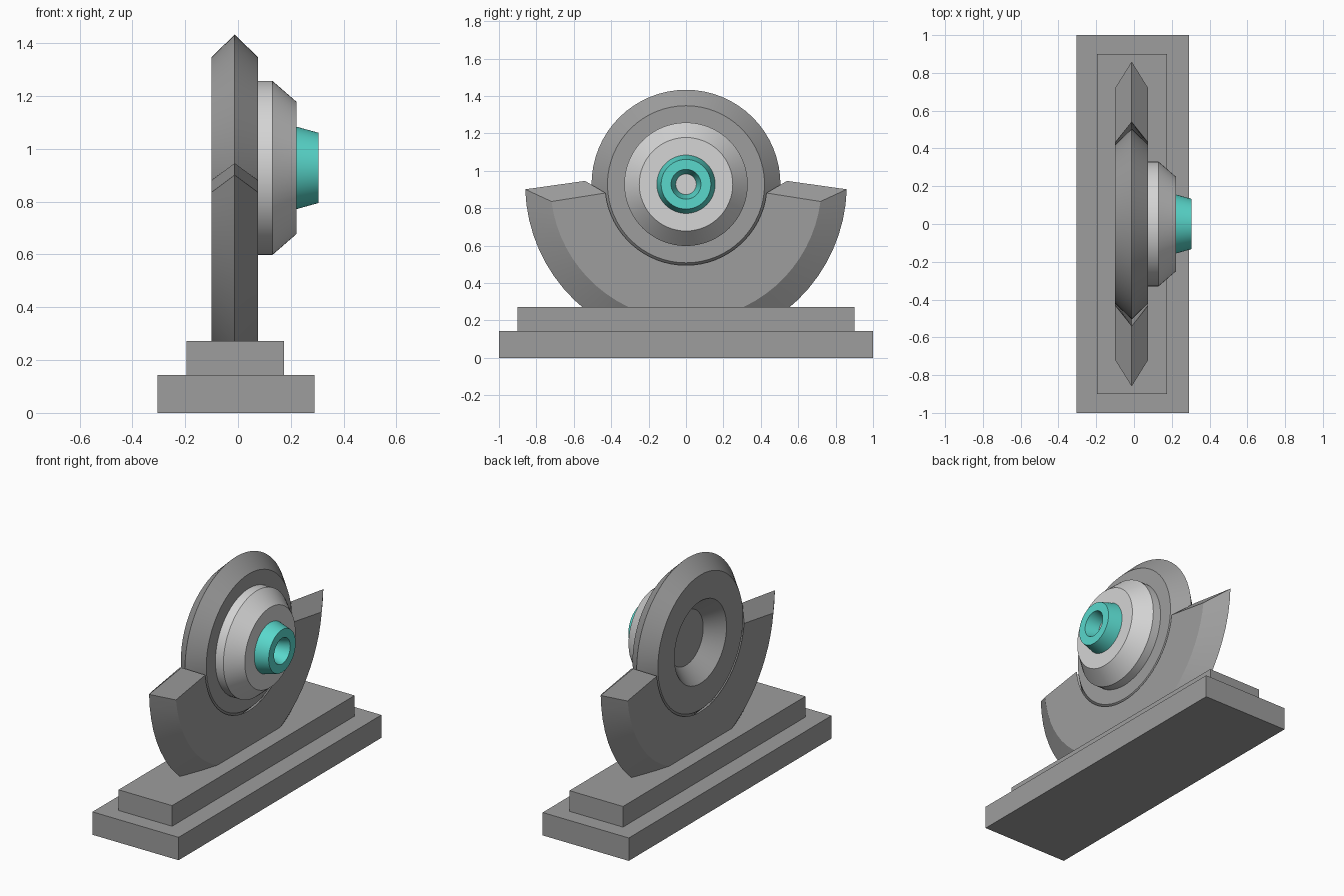
import bpy
import bmesh
from math import sin, cos, pi, radians

cube = bpy.data.objects.get("Cube")
if cube:
    bpy.data.objects.remove(cube, do_unlink=True)


def material(name, r, g, b):
    m = bpy.data.materials.new(name)
    m.use_nodes = True
    m.diffuse_color = (r, g, b, 1)
    m.node_tree.nodes["Principled BSDF"].inputs["Base Color"].default_value = (r, g, b, 1)
    return m


stone = material("stone grey", 0.34, 0.34, 0.34)
silver = material("light grey", 0.66, 0.66, 0.66)
teal = material("teal", 0.1, 0.68, 0.6)

MID_X = -0.0125   # centre plane of wheel and cradle
AXLE_Z = 0.928


def finish(name, bm, mat, location=(0, 0, 0), smooth=True):
    bmesh.ops.recalc_face_normals(bm, faces=bm.faces)
    mesh = bpy.data.meshes.new(name)
    bm.to_mesh(mesh)
    bm.free()
    mesh.materials.append(mat)
    obj = bpy.data.objects.new(name, mesh)
    obj.location = location
    bpy.context.collection.objects.link(obj)
    if smooth:
        bpy.ops.object.select_all(action='DESELECT')
        obj.select_set(True)
        bpy.context.view_layer.objects.active = obj
        bpy.ops.object.shade_smooth_by_angle(angle=radians(18))
    return obj


def box(name, x0, x1, half_y, z0, z1):
    bm = bmesh.new()
    bmesh.ops.create_cube(bm, size=1)
    for v in bm.verts:
        v.co.x = x1 if v.co.x > 0 else x0
        v.co.y *= 2 * half_y
        v.co.z = z1 if v.co.z > 0 else z0
    finish(name, bm, stone, smooth=False)


def lathe(name, profile, mat, segments=64):
    """Spin an (x, radius) profile around the axle."""
    bm = bmesh.new()
    verts = [bm.verts.new((x, 0, r)) for x, r in profile]
    edges = [bm.edges.new(pair) for pair in zip(verts, verts[1:])]
    bmesh.ops.spin(bm, geom=verts + edges, cent=(0, 0, 0), axis=(1, 0, 0),
                   angle=2 * pi, steps=segments, use_duplicate=False)
    bmesh.ops.remove_doubles(bm, verts=bm.verts, dist=1e-4)
    finish(name, bm, mat, (0, 0, AXLE_Z))


# Stepped base
box("base_plinth", -0.305, 0.29, 1.0, 0, 0.143)
box("base_step", -0.195, 0.175, 0.9, 0.143, 0.272)

# Wheel with a bevelled rim and a conical recess in its back
lathe("wheel", [(0, 0), (0, 0.17), (-0.1, 0.257), (-0.1, 0.42), (MID_X, 0.505),
                (0.075, 0.42), (0.075, 0)], stone)

# Hub and hollow nozzle on the wheel's face
lathe("hub", [(0.07, 0), (0.07, 0.33), (0.13, 0.33), (0.222, 0.25), (0.222, 0)], silver)
lathe("nozzle", [(0.222, 0.055), (0.222, 0.156), (0.305, 0.133), (0.305, 0.08),
                 (0.222, 0.055)], teal)


# Cradle: chevron section (x, radius, end angle) swept below the wheel
def cradle(steps=32):
    section = [(-0.1, 0.433, -6.2), (MID_X, 0.54, 1.9), (0.075, 0.433, -6.2),
               (0.075, 0.725, -7.3), (MID_X, 0.86, -1.8), (-0.1, 0.725, -7.3)]
    bm = bmesh.new()
    rings = []
    for i in range(steps + 1):
        t = i / steps
        ring = []
        for x, r, end in section:
            a = radians(end * (1 - t) + (-180 - end) * t)
            ring.append(bm.verts.new((x, r * cos(a), r * sin(a))))
        rings.append(ring)
    n = len(section)
    for a, b in zip(rings, rings[1:]):
        for j in range(n):
            k = (j + 1) % n
            bm.faces.new((a[j], a[k], b[k], b[j]))
    # Each end is a pair of sloping faces meeting at the centre ridge
    for ring in (rings[0], rings[-1]):
        bm.faces.new((ring[0], ring[1], ring[4], ring[5]))
        bm.faces.new((ring[1], ring[2], ring[3], ring[4]))
    finish("cradle", bm, stone, (0, 0, AXLE_Z))


cradle()
